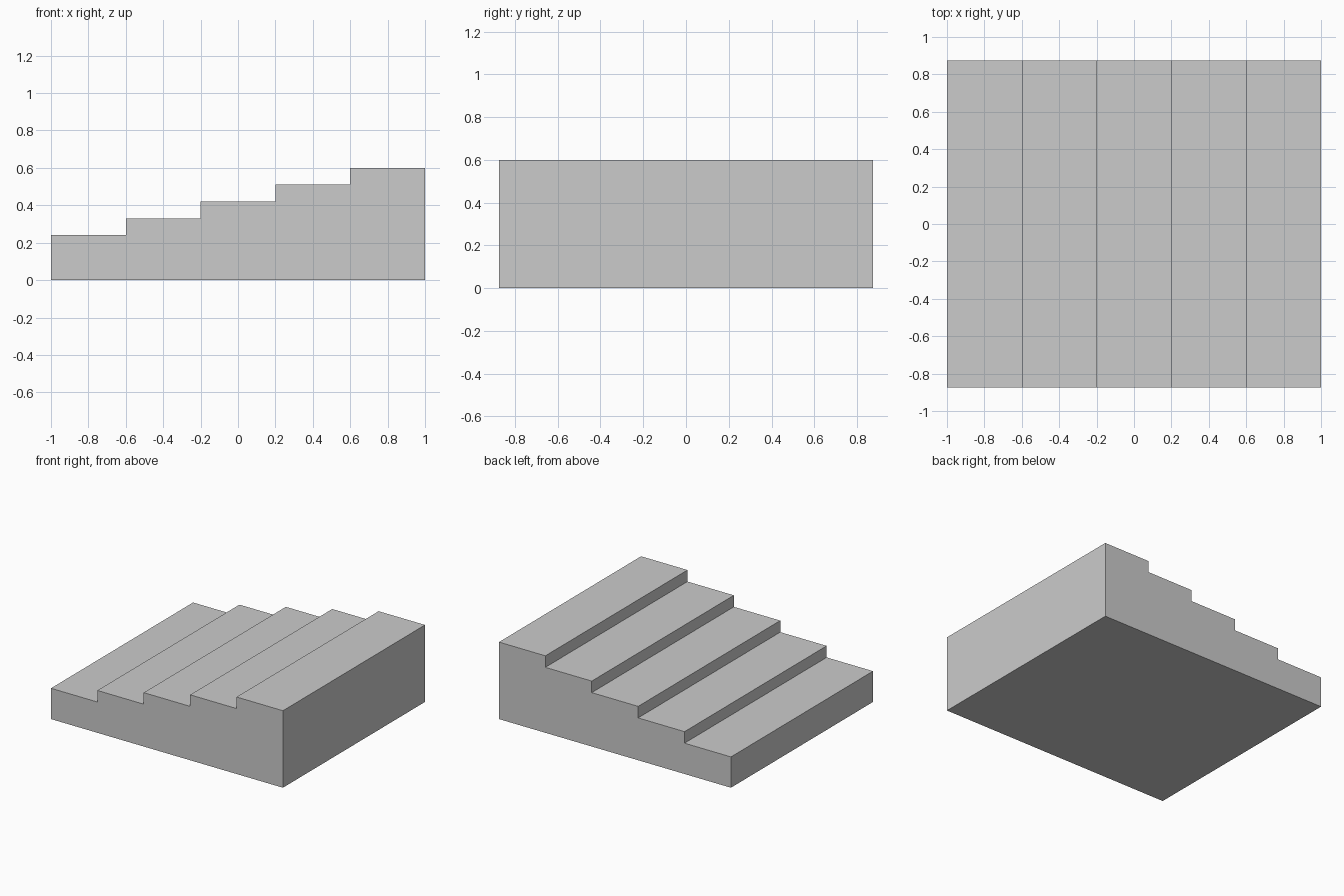
import bpy
import bmesh

STEPS = 5
TREAD = 0.4        # depth of each step along x
BASE = 0.24        # height of the lowest step
RISE = 0.09        # height gained per step
HALF_WIDTH = 0.875

cube = bpy.data.objects.get("Cube")
if cube:
    bpy.data.objects.remove(cube, do_unlink=True)

# Plain grey material
grey = bpy.data.materials.new("plain_grey")
grey.use_nodes = True
colour = (0.6, 0.6, 0.6, 1.0)
grey.diffuse_color = colour
grey.node_tree.nodes["Principled BSDF"].inputs["Base Color"].default_value = colour

# Stepped side profile, rising towards +x
profile = [(-1, 0)]
for i in range(STEPS):
    x, z = -1 + i * TREAD, BASE + i * RISE
    profile += [(x, z), (x + TREAD, z)]
profile.append((1, 0))

# Extrude the profile across the full width into one solid block
bm = bmesh.new()
side = bm.faces.new([bm.verts.new((x, -HALF_WIDTH, z)) for x, z in profile])
extruded = bmesh.ops.extrude_face_region(bm, geom=[side])
moved = [v for v in extruded["geom"] if isinstance(v, bmesh.types.BMVert)]
bmesh.ops.translate(bm, verts=moved, vec=(0, 2 * HALF_WIDTH, 0))
bmesh.ops.recalc_face_normals(bm, faces=bm.faces)

mesh = bpy.data.meshes.new("stair_block")
bm.to_mesh(mesh)
bm.free()
mesh.materials.append(grey)
stairs = bpy.data.objects.new("stair_block", mesh)
bpy.context.collection.objects.link(stairs)
